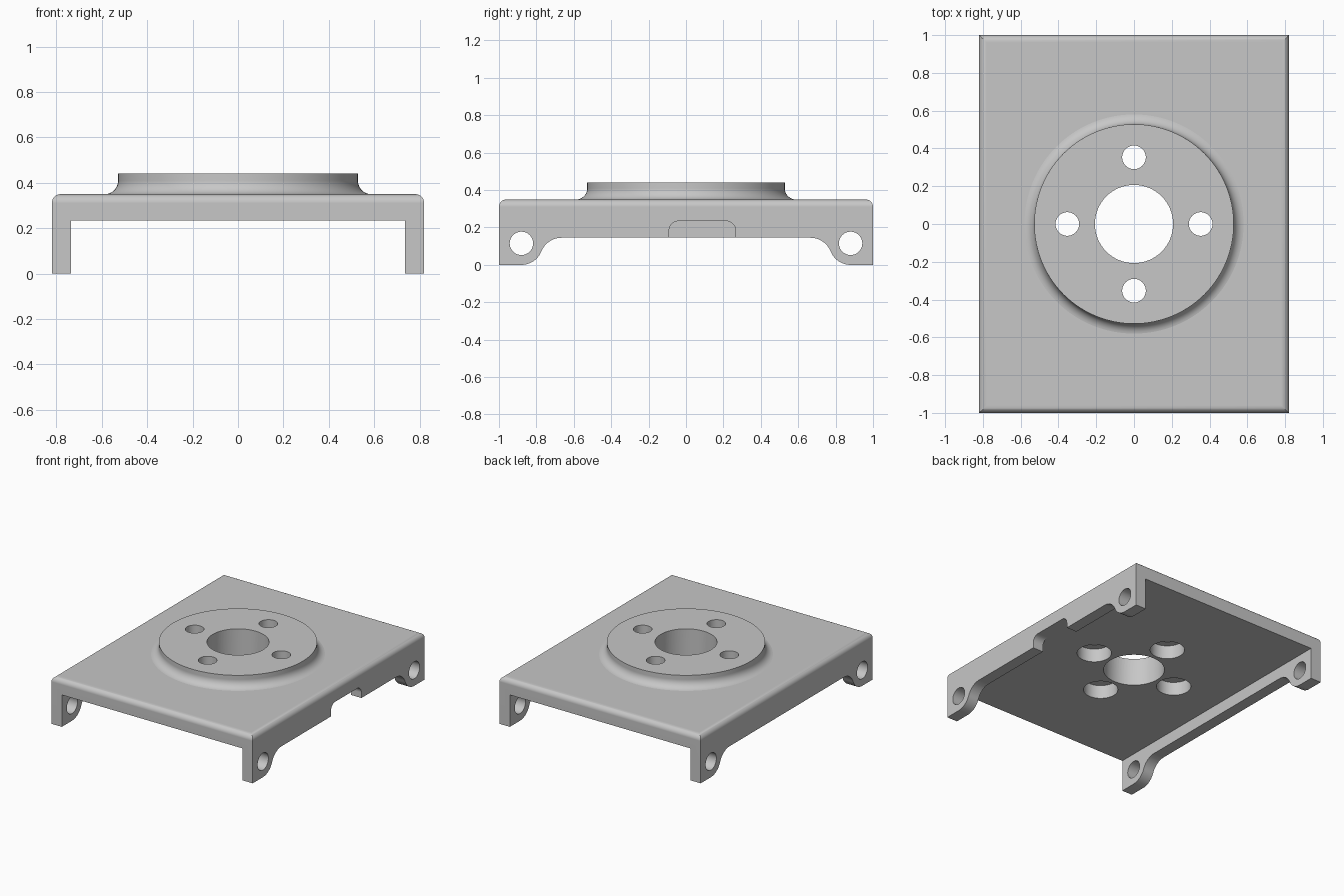
import bpy, bmesh, math
from mathutils import Matrix, Vector

cube = bpy.data.objects.get("Cube")
if cube:
    bpy.data.objects.remove(cube, do_unlink=True)

grey = bpy.data.materials.new("plain grey")
grey.use_nodes = True
grey.diffuse_color = (0.57, 0.57, 0.57, 1)
grey.node_tree.nodes["Principled BSDF"].inputs["Base Color"].default_value = (0.57, 0.57, 0.57, 1)


def make(name, bm):
    bmesh.ops.recalc_face_normals(bm, faces=bm.faces)
    mesh = bpy.data.meshes.new(name)
    bm.to_mesh(mesh)
    bm.free()
    mesh.materials.append(grey)
    ob = bpy.data.objects.new(name, mesh)
    bpy.context.collection.objects.link(ob)
    return ob


def box(name, lo, hi, top_radius=0):
    bm = bmesh.new()
    bmesh.ops.create_cube(bm, size=1)
    for v in bm.verts:
        v.co = [l + (c + 0.5) * (h - l) for c, l, h in zip(v.co, lo, hi)]
    if top_radius:
        top = [e for e in bm.edges if all(v.co.z > hi[2] - 0.001 for v in e.verts)]
        bmesh.ops.bevel(bm, geom=top, offset=top_radius, segments=8, profile=0.5, affect='EDGES')
    return make(name, bm)


def cylinder(name, centre, radius, depth, axis='Z'):
    bm = bmesh.new()
    turn = Matrix.Rotation(math.pi / 2, 4, 'Y') if axis == 'X' else Matrix()
    bmesh.ops.create_cone(bm, cap_ends=True, segments=64, radius1=radius, radius2=radius,
                          depth=depth, matrix=Matrix.Translation(centre) @ turn)
    return make(name, bm)


def side_prism(name, profile, x0, x1):
    """Extrude a (y, z) profile along x."""
    bm = bmesh.new()
    face = bm.faces.new([bm.verts.new((x0, y, z)) for y, z in profile])
    out = bmesh.ops.extrude_face_region(bm, geom=[face])
    verts = [g for g in out["geom"] if isinstance(g, bmesh.types.BMVert)]
    bmesh.ops.translate(bm, verts=verts, vec=(x1 - x0, 0, 0))
    return make(name, bm)


def lathe(name, profile, steps=128):
    """Spin an (r, z) profile that starts and ends on the axis."""
    bm = bmesh.new()
    verts = [bm.verts.new((r, 0, z)) for r, z in profile]
    edges = [bm.edges.new(pair) for pair in zip(verts, verts[1:])]
    bmesh.ops.spin(bm, geom=verts + edges, axis=(0, 0, 1), cent=(0, 0, 0),
                   angle=math.tau, steps=steps)
    bmesh.ops.remove_doubles(bm, verts=bm.verts, dist=0.0001)
    return make(name, bm)


def arc(cy, cz, r, a0, a1, n=12):
    angles = [math.radians(a0 + (a1 - a0) * i / n) for i in range(n + 1)]
    return [(cy + r * math.cos(a), cz + r * math.sin(a)) for a in angles]


def combine(target, tool, operation):
    mod = target.modifiers.new("combine", 'BOOLEAN')
    mod.operation, mod.solver, mod.object = operation, 'EXACT', tool
    bpy.context.view_layer.objects.active = target
    bpy.ops.object.modifier_apply(modifier=mod.name)
    bpy.data.objects.remove(tool, do_unlink=True)


# Block with rounded top edges, hollowed into a channel open at both ends
body = box("mounting_bracket", (-0.82, -1, 0), (0.82, 1, 0.35), top_radius=0.04)
combine(body, box("channel", (-0.735, -1.2, -0.2), (0.735, 1.2, 0.235)), 'DIFFERENCE')

# Side walls scalloped between the corner feet
half = [(-0.88, -0.1)] + arc(-0.88, 0.115, 0.115, -90, -22) + arc(-0.665, 0.028, 0.117, 158, 90)
scallop = half + [(-y, z) for y, z in reversed(half)]
combine(body, side_prism("scallop", scallop, -1, 1), 'DIFFERENCE')

# Rounded notch through the left wall only
notch = [(-0.09, 0.1)] + arc(-0.04, 0.184, 0.05, 180, 90) + arc(0.215, 0.184, 0.05, 90, 0) + [(0.265, 0.1)]
combine(body, side_prism("notch", notch, 0.7, 0.9), 'DIFFERENCE')

# Cross holes in the feet
for y in (-0.88, 0.88):
    combine(body, cylinder("foot_hole", (0, y, 0.115), 0.0625, 2, 'X'), 'DIFFERENCE')

# Round boss with a concave fillet at its base
cove = arc(0.588, 0.4095, 0.06, 270, 180)
boss = lathe("boss", [(0, 0.3), (0.588, 0.3)] + cove + [(0.528, 0.44), (0, 0.44)])
combine(body, boss, 'UNION')

# Centre bore and four bolt holes, counterbored from below
combine(body, cylinder("bore", (0, 0, 0.3), 0.207, 1), 'DIFFERENCE')
for i in range(4):
    p = Matrix.Rotation(i * math.pi / 2, 3, 'Z') @ Vector((0.353, 0, 0))
    combine(body, cylinder("bolt_hole", (p.x, p.y, 0.3), 0.0625, 1), 'DIFFERENCE')
    combine(body, cylinder("counterbore", (p.x, p.y, 0.235), 0.117, 0.2), 'DIFFERENCE')

# Smooth shading with crisp edges and flat large faces
bpy.ops.object.select_all(action='DESELECT')
body.select_set(True)
bpy.context.view_layer.objects.active = body
bpy.ops.object.shade_smooth_by_angle(angle=math.radians(30))
weighted = body.modifiers.new("weighted_normals", 'WEIGHTED_NORMAL')
weighted.keep_sharp = True
